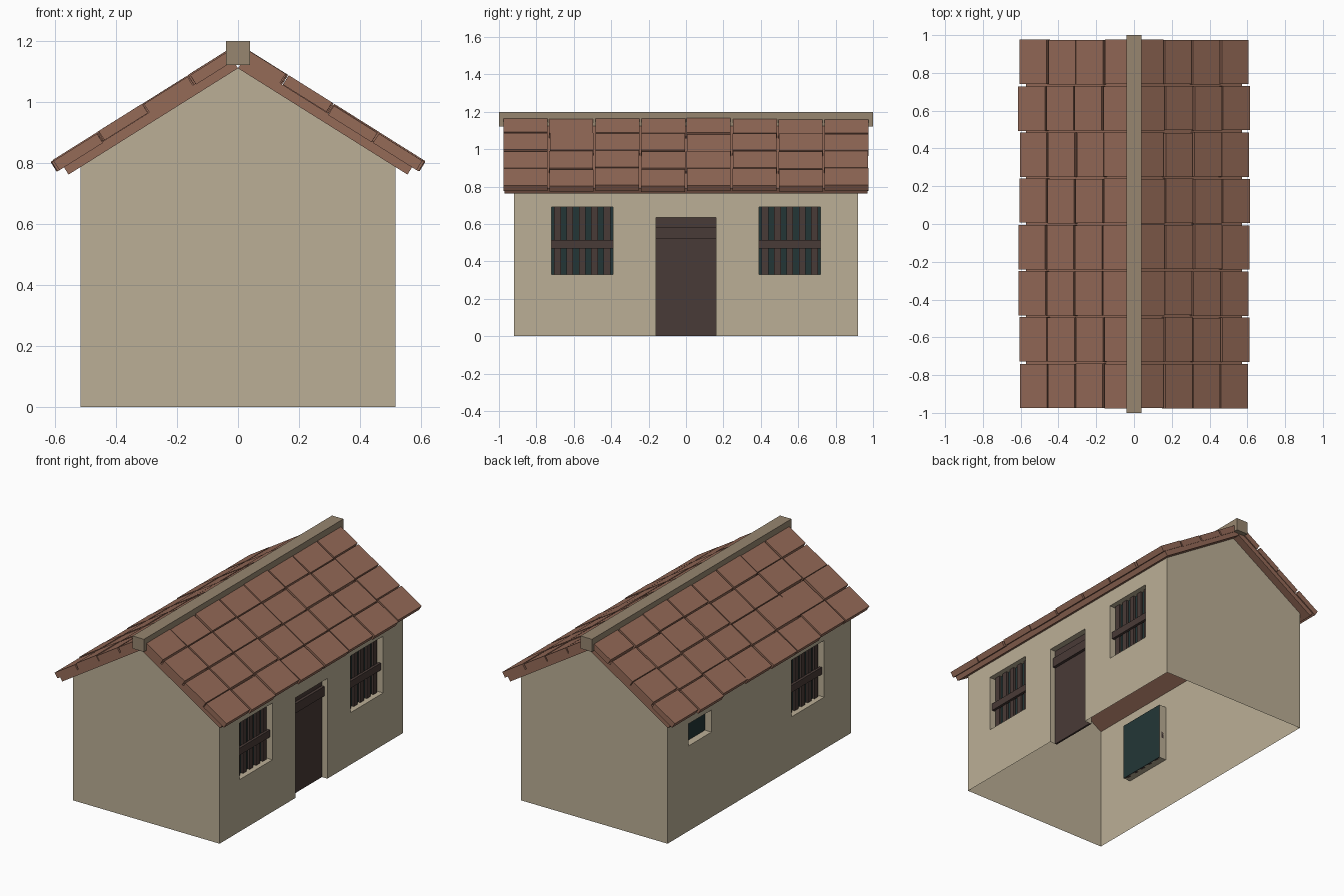
import bpy, bmesh, math, random
from mathutils import Matrix, Vector

random.seed(4)
if "Cube" in bpy.data.objects:
    bpy.data.objects.remove(bpy.data.objects["Cube"])


def material(name, rgb):
    m = bpy.data.materials.new(name)
    m.use_nodes = True
    m.diffuse_color = (*rgb, 1)
    bsdf = m.node_tree.nodes["Principled BSDF"]
    bsdf.inputs["Base Color"].default_value = (*rgb, 1)
    bsdf.inputs["Roughness"].default_value = 0.9
    return m


PLASTER = material("sand plaster", (0.50, 0.43, 0.305))
TILE = material("terracotta", (0.30, 0.145, 0.097))
RIDGE = material("weathered tan", (0.31, 0.24, 0.16))
WOOD = material("dark wood", (0.066, 0.043, 0.038))
GLASS = material("teal glass", (0.017, 0.037, 0.037))


def finish(name, bm, mat):
    mesh = bpy.data.meshes.new(name)
    bm.to_mesh(mesh)
    bm.free()
    mesh.materials.append(mat)
    ob = bpy.data.objects.new(name, mesh)
    bpy.context.collection.objects.link(ob)
    return ob


def add_box(bm, lo, hi, frame=Matrix()):
    lo, hi = Vector(lo), Vector(hi)
    size = Matrix.Diagonal((*(hi - lo), 1))
    bmesh.ops.create_cube(bm, size=1, matrix=frame @ Matrix.Translation((lo + hi) / 2) @ size)
    bmesh.ops.recalc_face_normals(bm, faces=bm.faces)


def box(name, lo, hi, mat):
    bm = bmesh.new()
    add_box(bm, lo, hi)
    return finish(name, bm, mat)


def quad(bm, points, outward):
    face = bm.faces.new([bm.verts.new(p) for p in points])
    face.normal_update()
    if face.normal.dot(Vector(outward)) < 0:
        face.normal_flip()


HALF_X, HALF_Y, EAVE, APEX = 0.515, 0.92, 0.787, 1.11
DEPTH = 0.05


# Side walls: a sheet with openings and inward reveals
def side_wall(name, side, openings):
    bm = bmesh.new()
    x, inner = side * HALF_X, side * (HALF_X - DEPTH)
    ys = sorted({-HALF_Y, HALF_Y, *[v for o in openings for v in o[:2]]})
    zs = sorted({0, EAVE, *[v for o in openings for v in o[2:]]})
    for a, b in zip(ys, ys[1:]):
        for c, d in zip(zs, zs[1:]):
            my, mz = (a + b) / 2, (c + d) / 2
            if not any(o[0] < my < o[1] and o[2] < mz < o[3] for o in openings):
                quad(bm, [(x, a, c), (x, b, c), (x, b, d), (x, a, d)], (side, 0, 0))
    for a, b, c, d in openings:
        for y, n in ((a, 1), (b, -1)):
            quad(bm, [(x, y, c), (inner, y, c), (inner, y, d), (x, y, d)], (0, n, 0))
        for z, n in ((c, 1), (d, -1)):
            if z > 0:
                quad(bm, [(x, a, z), (inner, a, z), (inner, b, z), (x, b, z)], (0, 0, n))
    bmesh.ops.remove_doubles(bm, verts=bm.verts, dist=0.0001)
    finish(name, bm, PLASTER)


# Plate at the back of an opening, raised by a range of heights towards outside
def layer(name, side, opening, near, far, mat):
    a, b, c, d = opening
    xs = sorted(side * (HALF_X - DEPTH + h) for h in (near, far))
    return box(name, (xs[0], a, c), (xs[1], b, d), mat)


def barred_window(name, side, opening):
    a, b, c, d = opening
    layer(name + "_glass", side, opening, 0, 0.004, GLASS)
    pitch = (b - a) / 5
    for i in range(5):
        mid = a + pitch * (i + 0.5)
        layer(name + "_slat", side, (mid - 0.018, mid + 0.018, c, d), 0.002, 0.018, WOOD)
    layer(name + "_crossbar", side, (a, b, 0.47, 0.515), 0.015, 0.033, WOOD)


DOOR = (-0.16, 0.16, 0, 0.635)
WINDOWS = [(-0.72, -0.39, 0.33, 0.69), (0.39, 0.72, 0.33, 0.69)]
REAR = (-0.65, -0.32, 0.33, 0.69)
SMALL = (0.48, 0.71, 0.54, 0.68)
side_wall("door_wall", 1, WINDOWS + [DOOR])
side_wall("rear_wall", -1, [REAR, SMALL])
for opening in WINDOWS:
    barred_window("front_window", 1, opening)
barred_window("rear_window", -1, REAR)
layer("small_window_glass", -1, SMALL, 0, 0.004, GLASS)
layer("door", 1, DOOR, 0, 0.012, WOOD)
layer("door_crossbar", 1, (-0.16, 0.16, 0.52, 0.58), 0.01, 0.03, WOOD)

# Gable walls
for side in (-1, 1):
    bm = bmesh.new()
    y = side * HALF_Y
    quad(bm, [(-HALF_X, y, 0), (HALF_X, y, 0), (HALF_X, y, EAVE), (0, y, APEX),
              (-HALF_X, y, EAVE)], (0, side, 0))
    finish("gable_wall", bm, PLASTER)

# Roof: a deck and rows of loose tiles on each slope
ANGLE = math.radians(32.1)
ROWS, COLUMNS, ROW, COLUMN, EDGE = 4, 8, 0.177, 0.245, 0.679
DECK = 0.032
for side in (-1, 1):
    down = Vector((side * math.cos(ANGLE), 0, -math.sin(ANGLE)))
    normal = Vector((side * math.sin(ANGLE), 0, math.cos(ANGLE)))
    frame = Matrix((down, (0, 1, 0), normal)).transposed().to_4x4()
    frame.translation = (0, 0, APEX)
    bm = bmesh.new()
    add_box(bm, (0, -0.97, 0), (0.655, 0.97, DECK), frame)
    finish("roof_deck", bm, TILE)
    bm = bmesh.new()
    for j in range(COLUMNS):
        slide = random.uniform(-0.006, 0.004)
        y = (j - COLUMNS / 2) * COLUMN
        for i in range(ROWS):
            u = EDGE - i * ROW + slide + random.uniform(-0.003, 0.003)
            dy = random.uniform(-0.002, 0.002)
            lift = DECK - 0.002 + random.uniform(-0.003, 0.003)
            add_box(bm, (u - ROW + 0.009, y + 0.005 + dy, lift),
                    (u, y + COLUMN - 0.005 + dy, lift + 0.036), frame)
    finish("roof_tiles", bm, TILE)

box("ridge_beam", (-0.04, -1, 1.12), (0.04, 1, 1.2), RIDGE)
